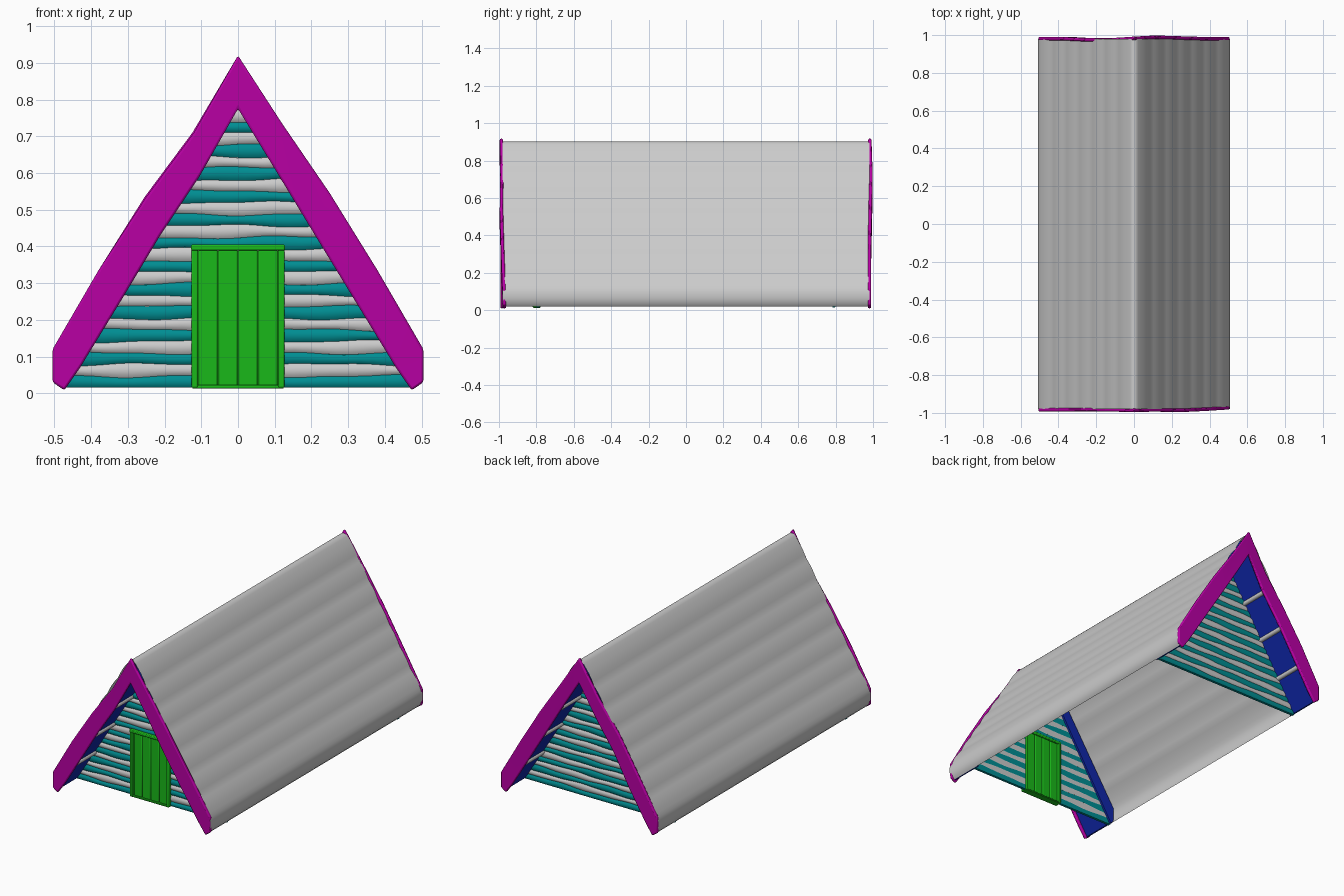
import bpy, bmesh
from math import sin, pi, atan2
from mathutils import Vector

if "Cube" in bpy.data.objects:
    bpy.data.objects.remove(bpy.data.objects["Cube"])


def material(name, col):
    m = bpy.data.materials.new(name)
    m.diffuse_color = (*col, 1)
    m.use_nodes = True
    m.node_tree.nodes["Principled BSDF"].inputs["Base Color"].default_value = m.diffuse_color
    return m


MAGENTA = material("trim_magenta", (0.48, 0.0, 0.37))
TEAL = material("plank_teal", (0.0, 0.27, 0.29))
GREEN = material("door_green", (0.01, 0.48, 0.01))
BLUE = material("soffit_blue", (0.005, 0.02, 0.4))


def finish(name, bm, mat=None, bevel=0, smooth=True, fix=True):
    if fix:
        bmesh.ops.recalc_face_normals(bm, faces=bm.faces)
    me = bpy.data.meshes.new(name)
    bm.to_mesh(me)
    bm.free()
    ob = bpy.data.objects.new(name, me)
    bpy.context.collection.objects.link(ob)
    if mat:
        me.materials.append(mat)
    if bevel:
        b = ob.modifiers.new("bevel", "BEVEL")
        b.width, b.segments = bevel, 2
    if smooth:
        bpy.ops.object.select_all(action="DESELECT")
        ob.select_set(True)
        bpy.context.view_layer.objects.active = ob
        bpy.ops.object.shade_smooth_by_angle(angle=0.6)
    return ob


def loft(bm, rings, closed=True):
    """Bridge equal-length rings of points; cap the ends when closed."""
    vs = [[bm.verts.new(p) for p in r] for r in rings]
    n = len(vs[0])
    for a, b in zip(vs, vs[1:]):
        for i in range(n if closed else n - 1):
            j = (i + 1) % n
            bm.faces.new((a[i], a[j], b[j], b[i]))
    if closed:
        bm.faces.new(vs[0])
        bm.faces.new(vs[-1])


def prism(bm, pts, y0, y1):
    loft(bm, [[(x, y, z) for x, z in pts] for y in (y0, y1)])


# roof: thin folded sheet with softly scalloped boards
half = [(0.487, 0.02), (0.5, 0.035), (0.507, 0.065), (0.507, 0.095)]
a, b = Vector((0.502, 0.117)), Vector((0.022, 0.888))
boards, sub = 7, 6
for i in range(boards * sub + 1):
    p = a.lerp(b, i / (boards * sub))
    p += Vector((0.85, 0.53)) * 0.005 * abs(sin(pi * i / sub))
    half.append((p.x, p.y))
half += [(0.012, 0.898)]
profile = half + [(0, 0.901)] + [(-x, z) for x, z in reversed(half)]
bm = bmesh.new()
loft(bm, [[(x, y, z) for x, z in profile] for y in (-0.98, 0.98)], closed=False)
finish("roof", bm)


# barge boards framing both gables, slightly warped
def barge(name, sy, warp, bend):
    right = [((0.505, 0.03), (0.473, 0.008)), ((0.505, 0.12), (0.43, 0.07)),
             ((0.38, 0.335), (0.32, 0.25)), ((0.25, 0.545), (0.21, 0.43)),
             ((0.12, 0.735), (0.105, 0.603))]
    left = [((-o[0], o[1]), (-i[0], i[1])) for o, i in right]
    left[3] = ((-0.25 + bend, 0.535), (-0.215 + bend, 0.425))
    left[4] = ((-0.12 + bend, 0.71), (-0.105, 0.59))
    chain = left + [((0, 0.92), (0, 0.775))] + right[::-1]
    bm = bmesh.new()
    rings = []
    for (o, i), w in zip(chain, warp):
        y0, y1 = sy * (0.972 + w), sy * (0.99 + w)
        rings.append([(o[0], y0, o[1]), (o[0], y1, o[1]), (i[0], y1, i[1]), (i[0], y0, i[1])])
    loft(bm, rings)
    finish(name, bm, MAGENTA, 0.006)


barge("front_barge_boards", -1,
      [0.003, 0.003, 0.003, 0.002, 0.003, 0.006, 0.003, 0.006, 0, -0.008, -0.01], 0)
barge("back_barge_boards", 1,
      [0, 0, 0, -0.006, -0.006, 0.002, 0.008, 0.004, 0, 0, 0], -0.004)


# soffits and rafter pegs under the overhangs
def inner_x(z):
    return max(0.002, (0.795 - z) / 1.62)


sof = [(0, 0.795), (inner_x(0.02), 0.02), (0.486, 0.019), (0.5, 0.045), (0.5, 0.113), (0, 0.89)]
for end, sy in (("front", -1), ("back", 1)):
    for side, sx in (("left", -1), ("right", 1)):
        bm = bmesh.new()
        prism(bm, [(sx * x, z) for x, z in sof], sy * 0.978, sy * 0.77)
        finish(f"{end}_{side}_soffit", bm, BLUE, smooth=False)
    bm = bmesh.new()
    for sx in (-1, 1):
        for z in (0.2, 0.4, 0.59):
            ring = [(sx * inner_x(z) + 0.013 * sin(k * pi / 6), z + 0.013 * sin(k * pi / 6 + pi / 2))
                    for k in range(12)]
            prism(bm, ring, sy * 0.975, sy * 0.79)
    finish(f"{end}_purlins", bm)


# gable walls: stacked wavy planks in alternating colours
PITCH = 0.0315


def seam(k, x, ph):
    amp = 0 if k == 0 else 0.0032
    return 0.015 + PITCH * k + amp * sin(13 * x + 2.4 * k + ph) + amp * 0.5 * sin(29 * x + k * k)


def plank(bm, k, xa0, xa1, xb0, xb1, sy, ph):
    """Plank from xa0..xa1 along its bottom edge and xb0..xb1 along its top."""
    n = max(2, int((xa1 - xa0) / 0.035))
    rings = []
    for i in range(n + 1):
        t = i / n
        xl, xh = xa0 + (xa1 - xa0) * t, xb0 + (xb1 - xb0) * t
        zl, zh = seam(k, xl, ph), seam(k + 1, xh, ph)
        ring = [(xl, sy * 0.782, zl), (xh, sy * 0.782, zh)]
        for u, d in ((1, 0.797), (0.8, 0.802), (0.5, 0.804), (0.2, 0.802), (0, 0.797)):
            ring.append((xl + (xh - xl) * u, sy * d, zl + (zh - zl) * u))
        rings.append(ring)
    loft(bm, rings)


for end, sy, ph in (("front", -1, 0.0), ("back", 1, 1.7)):
    for par, col, mat in ((0, "teal", TEAL), (1, "grey", None)):
        bm = bmesh.new()
        for k in range(par, 24, 2):
            lo = inner_x(0.015 + PITCH * k) + 0.004
            hi = inner_x(0.015 + PITCH * (k + 1)) + 0.004
            if sy < 0 and k < 12:
                plank(bm, k, -lo, -0.115, -hi, -0.115, sy, ph)
                plank(bm, k, 0.115, lo, 0.115, hi, sy, ph)
            else:
                plank(bm, k, -lo, lo, -hi, hi, sy, ph)
        finish(f"{end}_wall_{col}_planks", bm, mat)


# door: four rounded boards inside a frame
def box(name, x0, x1, z0, z1, y0, y1, bevel):
    bm = bmesh.new()
    prism(bm, [(x0, z0), (x1, z0), (x1, z1), (x0, z1)], y0, y1)
    finish(name, bm, GREEN, bevel)


for i in range(4):
    x = -0.109 + i * 0.0545
    box(f"door_board_{i + 1}", x, x + 0.0545, 0.018, 0.392, -0.808, -0.786, 0.006)
box("door_left_jamb", -0.127, -0.109, 0.015, 0.392, -0.82, -0.778, 0.004)
box("door_right_jamb", 0.109, 0.127, 0.015, 0.392, -0.82, -0.778, 0.004)
box("door_lintel", -0.128, 0.128, 0.389, 0.405, -0.824, -0.778, 0.004)
box("door_sill", -0.125, 0.125, 0.013, 0.022, -0.818, -0.778, 0.003)
